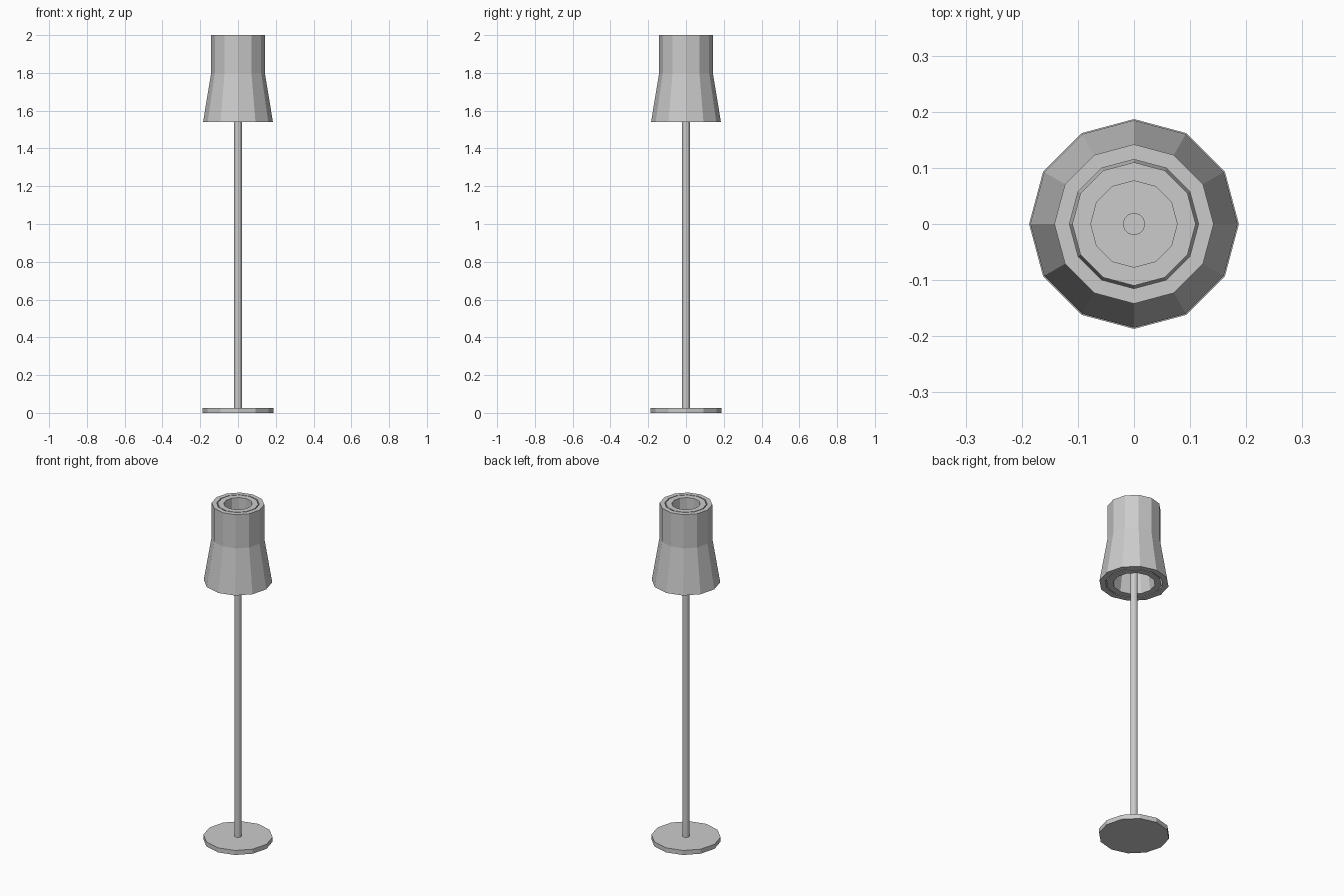
import bpy
from math import cos, sin, pi

if "Cube" in bpy.data.objects:
    bpy.data.objects.remove(bpy.data.objects["Cube"])

SIDES = 12


def lathe(name, profile, closed=False):
    """Spin an (r, z) profile; open profiles get end caps, closed ones form a ring."""
    verts = [(r * cos(2 * pi * i / SIDES), r * sin(2 * pi * i / SIDES), z)
             for r, z in profile for i in range(SIDES)]
    n = len(profile)
    faces = []
    for k in range(n if closed else n - 1):
        a, b = k * SIDES, ((k + 1) % n) * SIDES
        for i in range(SIDES):
            j = (i + 1) % SIDES
            faces.append((a + i, a + j, b + j, b + i))
    if not closed:
        faces.append(tuple(reversed(range(SIDES))))
        faces.append(tuple(range((n - 1) * SIDES, n * SIDES)))
    mesh = bpy.data.meshes.new(name)
    mesh.from_pydata(verts, [], faces)
    obj = bpy.data.objects.new(name, mesh)
    bpy.context.collection.objects.link(obj)
    return obj


def shade(name, outer_top, outer_bottom, inner_top, inner_bottom):
    """Thick-walled sleeve: straight upper half, flared lower half."""
    top, bend, bottom = 2.0, 1.8, 1.54
    return lathe(name, [(outer_bottom, bottom), (outer_top, bend), (outer_top, top),
                        (inner_top, top), (inner_top, bend), (inner_bottom, bottom)],
                 closed=True)


# Foot disc and pole
lathe("base", [(0.187, 0.0), (0.187, 0.027)])
lathe("pole", [(0.02, 0.027), (0.02, 1.8)])

# Outer shade and the liner nested inside it with a thin gap
shade("outer_shade", 0.142, 0.185, 0.115, 0.153)
shade("inner_shade", 0.11, 0.147, 0.077, 0.112)
